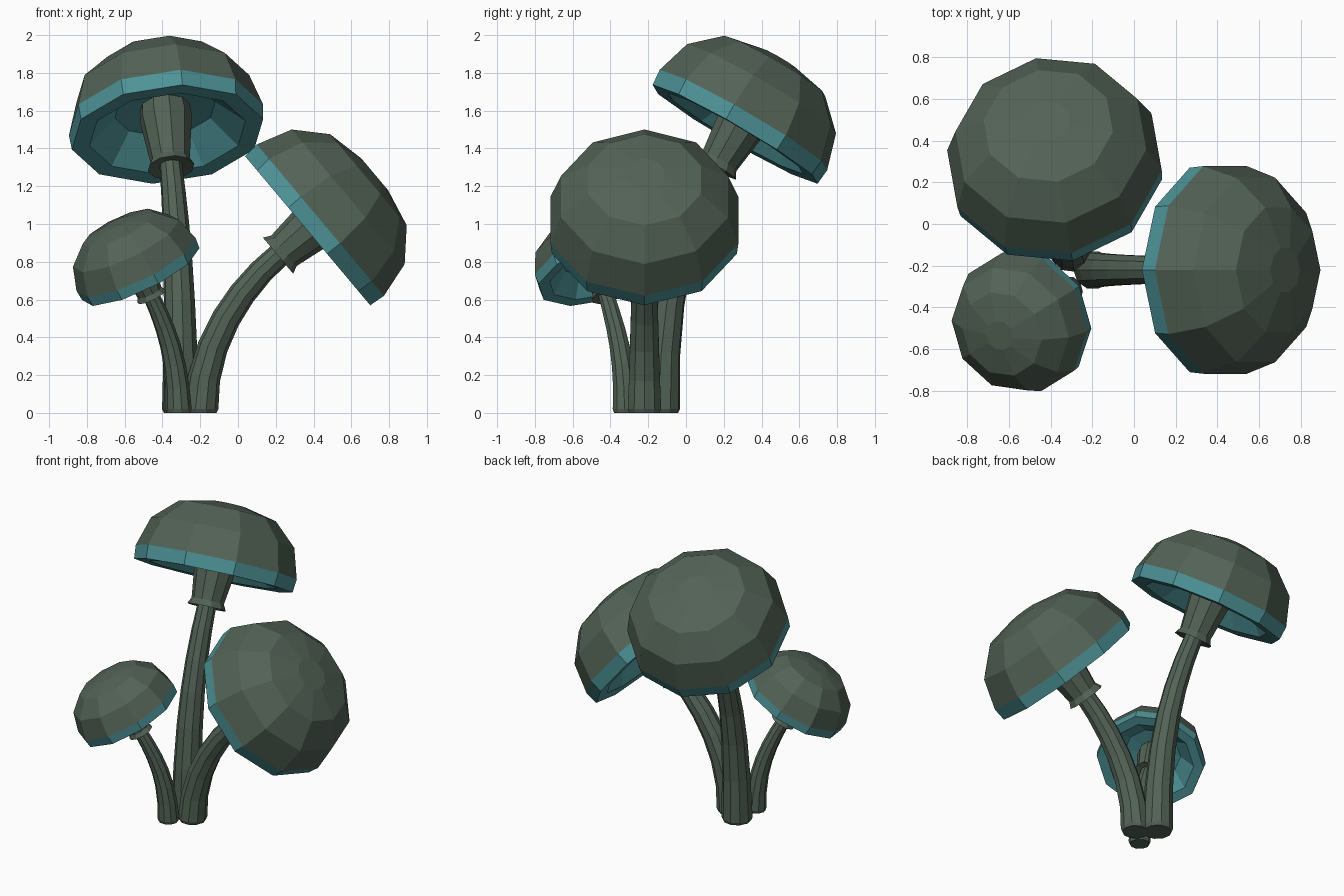
import bpy, bmesh, math
from mathutils import Vector
from mathutils.geometry import interpolate_bezier

if "Cube" in bpy.data.objects:
    bpy.data.objects.remove(bpy.data.objects["Cube"])

SIDES = 10

def material(name, color):
    m = bpy.data.materials.new(name)
    m.diffuse_color = (*color, 1)
    m.use_nodes = True
    m.node_tree.nodes["Principled BSDF"].inputs["Base Color"].default_value = m.diffuse_color
    return m

GREEN = material("dark_green", (0.085, 0.122, 0.092))
TEAL = material("teal", (0.075, 0.29, 0.31))

def skin(name, rings, mats):
    """Join successive rings of points with quads, closing both ends."""
    bm = bmesh.new()
    loops = [[bm.verts.new(p) for p in ring] for ring in rings]
    for a, b, m in zip(loops, loops[1:], mats):
        for i in range(SIDES):
            j = (i + 1) % SIDES
            bm.faces.new((a[i], a[j], b[j], b[i])).material_index = m
    bm.faces.new(loops[0][::-1]).material_index = mats[0]
    bm.faces.new(loops[-1]).material_index = mats[-1]
    bmesh.ops.recalc_face_normals(bm, faces=bm.faces)
    me = bpy.data.meshes.new(name)
    bm.to_mesh(me)
    bm.free()
    me.materials.append(GREEN)
    me.materials.append(TEAL)
    ob = bpy.data.objects.new(name, me)
    bpy.context.collection.objects.link(ob)
    return ob

def ring(center, u, v, r):
    return [center + r * (math.cos(a) * u + math.sin(a) * v)
            for a in (2 * math.pi * i / SIDES for i in range(SIDES))]

# (radius, height along axis): hollow underside, flat rim, band, dome
CAP = [(0.10, 0.17), (0.27, 0.15), (0.42, 0.005), (0.515, 0), (0.523, 0.088),
       (0.465, 0.28), (0.315, 0.42), (0.11, 0.464)]
CAP_MATS = [1, 1, 1, 1, 0, 0, 0]
# flared sleeve around the top of the stem
COLLAR = [(0.05, -0.19), (0.125, -0.205), (0.105, -0.165), (0.14, 0.10), (0.13, 0.18)]

def mushroom(name, center, axis, scale, base, r0, r1, lift, pull):
    center, axis, base = Vector(center), Vector(axis).normalized(), Vector(base)
    # one corner of every ring lies in the tilt direction
    v = Vector((0, 0, 1)).cross(axis).normalized()
    u = v.cross(axis)

    def lathe(profile):
        return [ring(center + axis * h * scale, u, v, r * scale) for r, h in profile]

    skin(name + "_cap", lathe(CAP), CAP_MATS)
    skin(name + "_collar", lathe(COLLAR), [0] * 4)

    # curved tapering stem
    end = center - axis * 0.19 * scale
    pts = interpolate_bezier(base, base + Vector((0, 0, lift)), end - axis * pull, end, 7)
    pts.append(end + axis * 0.1 * scale)
    rings = []
    for i, p in enumerate(pts):
        t = (pts[min(i + 1, len(pts) - 1)] - pts[max(i - 1, 0)]).normalized()
        if i == 0:
            t = Vector((0, 0, 1))
        su = v.cross(t).normalized()
        f = (i / (len(pts) - 1)) ** 0.8
        rings.append(ring(p, su, t.cross(su), r0 + (r1 - r0) * f))
    # slightly rounded foot
    rings[0] = [p + Vector((0, 0, 0.02)) for p in rings[0]]
    rings.insert(0, ring(base, v.cross(Vector((0, 0, 1))), v, r0 * 0.9))
    skin(name + "_stem", rings, [0] * (len(rings) - 1))

mushroom("tall", (-0.373, 0.26, 1.475), (-0.09, 0.5, 0.86), 1.0,
         (-0.303, -0.13, 0), 0.10, 0.055, 0.68, 0.33)
mushroom("leaning", (0.369, -0.22, 0.964), (0.766, 0, 0.643), 1.0,
         (-0.197, -0.22, 0), 0.093, 0.06, 0.38, 0.27)
mushroom("small", (-0.515, -0.455, 0.735), (-0.42, -0.26, 0.87), 0.665,
         (-0.315, -0.32, 0), 0.07, 0.04, 0.28, 0.2)
